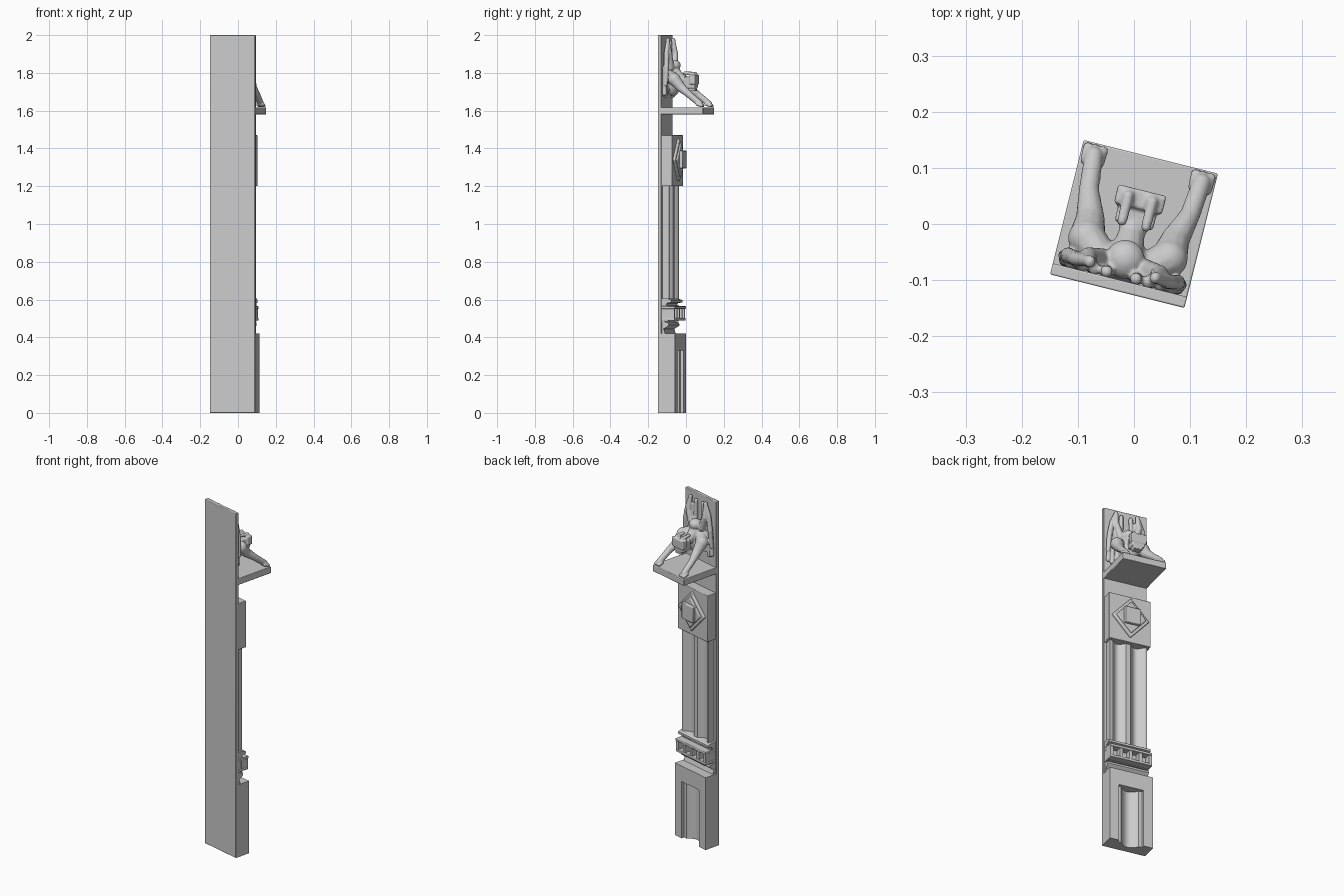
import bpy, bmesh, math
from mathutils import Matrix, Vector

if "Cube" in bpy.data.objects:
    bpy.data.objects.remove(bpy.data.objects["Cube"])

# local axes: x = width, y = outward from the back plate; whole model is turned about z
TURN = Matrix.Rotation(math.radians(-14.04), 4, 'Z')
H = 0.1235


def finish(name, bm, bevel=0.0, smooth=True):
    bmesh.ops.recalc_face_normals(bm, faces=bm.faces)
    me = bpy.data.meshes.new(name)
    bm.to_mesh(me)
    bm.free()
    me.transform(TURN)
    ob = bpy.data.objects.new(name, me)
    bpy.context.collection.objects.link(ob)
    if bevel:
        m = ob.modifiers.new("bevel", 'BEVEL')
        m.width, m.segments, m.limit_method = bevel, 2, 'ANGLE'
    if smooth:
        bpy.ops.object.select_all(action='DESELECT')
        ob.select_set(True)
        bpy.context.view_layer.objects.active = ob
        bpy.ops.object.shade_smooth_by_angle(angle=math.radians(35))
    return ob


def prism(name, pts, a, b, place, bevel=0.0):
    """Extrude a closed 2D outline from a to b; place(p, q, t) gives a 3D point."""
    bm = bmesh.new()
    lo = [bm.verts.new(place(p, q, a)) for p, q in pts]
    hi = [bm.verts.new(place(p, q, b)) for p, q in pts]
    bm.faces.new(lo)
    bm.faces.new(hi[::-1])
    n = len(pts)
    for i in range(n):
        bm.faces.new((lo[i], lo[(i + 1) % n], hi[(i + 1) % n], hi[i]))
    return finish(name, bm, bevel)


def upright(name, pts, z0, z1, bevel=0.0):
    return prism(name, pts, z0, z1, lambda p, q, t: (p, q, t), bevel)


def moulding(name, pts, half):
    return prism(name, pts, -half, half, lambda p, q, t: (t, p, q))


def facing(name, pts, y0, y1, bevel=0.0):
    return prism(name, pts, y0, y1, lambda p, q, t: (p, t, q), bevel)


def box(name, x0, x1, y0, y1, z0, z1, bevel=0.0):
    return upright(name, [(x0, y0), (x1, y0), (x1, y1), (x0, y1)], z0, z1, bevel)


def flute(x0, x1, y, depth, n=8):
    """Concave scoop running from x0 to x1 across a front face."""
    return [(x0 + (x1 - x0) * i / n, y - depth * math.sin(math.pi * i / n)) for i in range(n + 1)]


# back plate
box("back_plate", -H, H, -H, -0.103, 0, 2, 0.003)

# base with a stepped, fluted recess open at the bottom
front = [(H, -0.03), (0.07, -0.03), (0.07, -0.048), (0.05, -0.048)]
front += flute(0.046, -0.046, -0.055, 0.025)
front += [(-0.05, -0.048), (-0.07, -0.048), (-0.07, -0.03), (-H, -0.03)]
upright("base_lower", [(-H, -0.12), (H, -0.12)] + front, 0, 0.33)
box("base_cap", -H, H, -0.12, -0.03, 0.33, 0.42)

# mouldings between base and shaft
moulding("neck_moulding", [(-0.12, 0.42), (-0.085, 0.42), (-0.093, 0.445), (-0.075, 0.455),
                           (-0.065, 0.465), (-0.068, 0.478), (-0.10, 0.485), (-0.12, 0.485)], 0.117)
box("band_back", -0.118, 0.118, -0.12, -0.07, 0.485, 0.57)
box("band_lower_lip", -0.12, 0.12, -0.12, -0.032, 0.488, 0.503, 0.003)
box("band_upper_lip", -0.12, 0.12, -0.12, -0.03, 0.55, 0.565, 0.003)
for i in range(5):
    x = -0.11 + 0.055 * i
    box("band_divider", x - 0.009, x + 0.009, -0.08, -0.034, 0.5, 0.553)
moulding("top_moulding", [(-0.12, 0.565), (-0.08, 0.57), (-0.075, 0.58), (-0.05, 0.585),
                          (-0.05, 0.597), (-0.07, 0.605), (-0.12, 0.605)], 0.12)

# fluted shaft
shaft = [(-0.106, -0.12), (0.106, -0.12), (0.106, -0.065), (0.096, -0.065)]
shaft += flute(0.09, 0.014, -0.067, 0.026) + flute(-0.014, -0.09, -0.067, 0.026)
shaft += [(-0.096, -0.065), (-0.106, -0.065)]
upright("fluted_shaft", shaft, 0.6, 1.2)

# capital block with stepped diamond and centre boss
box("capital_block", -0.119, 0.119, -0.12, -0.046, 1.2, 1.47, 0.003)
for k, y in ((1.0, -0.033), (0.8, -0.024)):
    facing("diamond", [(0.105 * k, 1.34), (0, 1.34 + 0.115 * k), (-0.105 * k, 1.34), (0, 1.34 - 0.115 * k)],
           -0.06, y, 0.005)
box("diamond_boss", -0.045, 0.045, -0.05, -0.007, 1.295, 1.388, 0.004)

# shelf
box("shelf", -H, H, -0.12, H, 1.58, 1.618, 0.003)

# ---- crouching winged creature ----
cb = bmesh.new()


def blob(c, r):
    m = Matrix.Translation(c) @ Matrix.Diagonal((*r, 1))
    bmesh.ops.create_icosphere(cb, subdivisions=3, radius=1, matrix=m)


def limb(pts, radii):
    """Tapered tube through the points with round joints."""
    for p, r in zip(pts, radii):
        blob(p, (r, r, r))
    for i in range(len(pts) - 1):
        a, b = Vector(pts[i]), Vector(pts[i + 1])
        d = b - a
        m = Matrix.Translation((a + b) / 2) @ d.to_track_quat('Z', 'Y').to_matrix().to_4x4()
        bmesh.ops.create_cone(cb, cap_ends=True, segments=12, radius1=radii[i], radius2=radii[i + 1],
                              depth=d.length, matrix=m)


def block(c, s):
    bmesh.ops.create_cube(cb, size=1, matrix=Matrix.Translation(c) @ Matrix.Diagonal((*s, 1)))


# body, neck and head
blob((0, -0.07, 1.755), (0.055, 0.04, 0.08))
blob((0, -0.065, 1.84), (0.035, 0.035, 0.03))
limb([(0, -0.06, 1.80), (0, -0.02, 1.765), (0, 0.015, 1.75)], [0.032, 0.024, 0.028])
block((0, 0.027, 1.75), (0.07, 0.06, 0.06))
block((0, 0.045, 1.765), (0.088, 0.034, 0.05))
block((0, 0.035, 1.718), (0.05, 0.04, 0.03))
for s in (-1, 1):
    # brow ridges, forelegs, paws
    limb([(s * 0.022, 0.0, 1.80), (s * 0.022, 0.046, 1.795)], [0.009, 0.01])
    limb([(s * 0.045, -0.07, 1.78), (s * 0.075, -0.045, 1.765), (s * 0.078, -0.01, 1.725),
          (s * 0.093, 0.04, 1.685), (s * 0.099, 0.10, 1.637)], [0.03, 0.034, 0.026, 0.018, 0.017])
    for t in (-1, 0, 1):
        limb([(s * 0.099 + t * 0.012, 0.09, 1.635), (s * 0.099 + t * 0.014, 0.113, 1.627)], [0.01, 0.009])
    # folded wings: shoulder arch and hanging feathers
    limb([(s * 0.04, -0.075, 1.83), (s * 0.065, -0.075, 1.90), (s * 0.06, -0.085, 1.975)],
         [0.02, 0.016, 0.010])
    limb([(s * 0.06, -0.083, 1.975), (s * 0.085, -0.085, 1.91), (s * 0.10, -0.082, 1.83),
          (s * 0.107, -0.085, 1.74)], [0.010, 0.013, 0.014, 0.011])
    for x, top, low in ((0.03, 1.96, 1.72), (0.055, 1.93, 1.70), (0.08, 1.90, 1.68), (0.103, 1.83, 1.69)):
        limb([(s * x * 0.9, -0.094, top), (s * x, -0.092, low)], [0.011, 0.012])

creature = finish("crouching_creature", cb, smooth=False)
rm = creature.modifiers.new("fuse", 'REMESH')
rm.mode, rm.voxel_size, rm.use_smooth_shade = 'VOXEL', 0.004, True
sm = creature.modifiers.new("soften", 'SMOOTH')
sm.factor, sm.iterations = 0.5, 2
